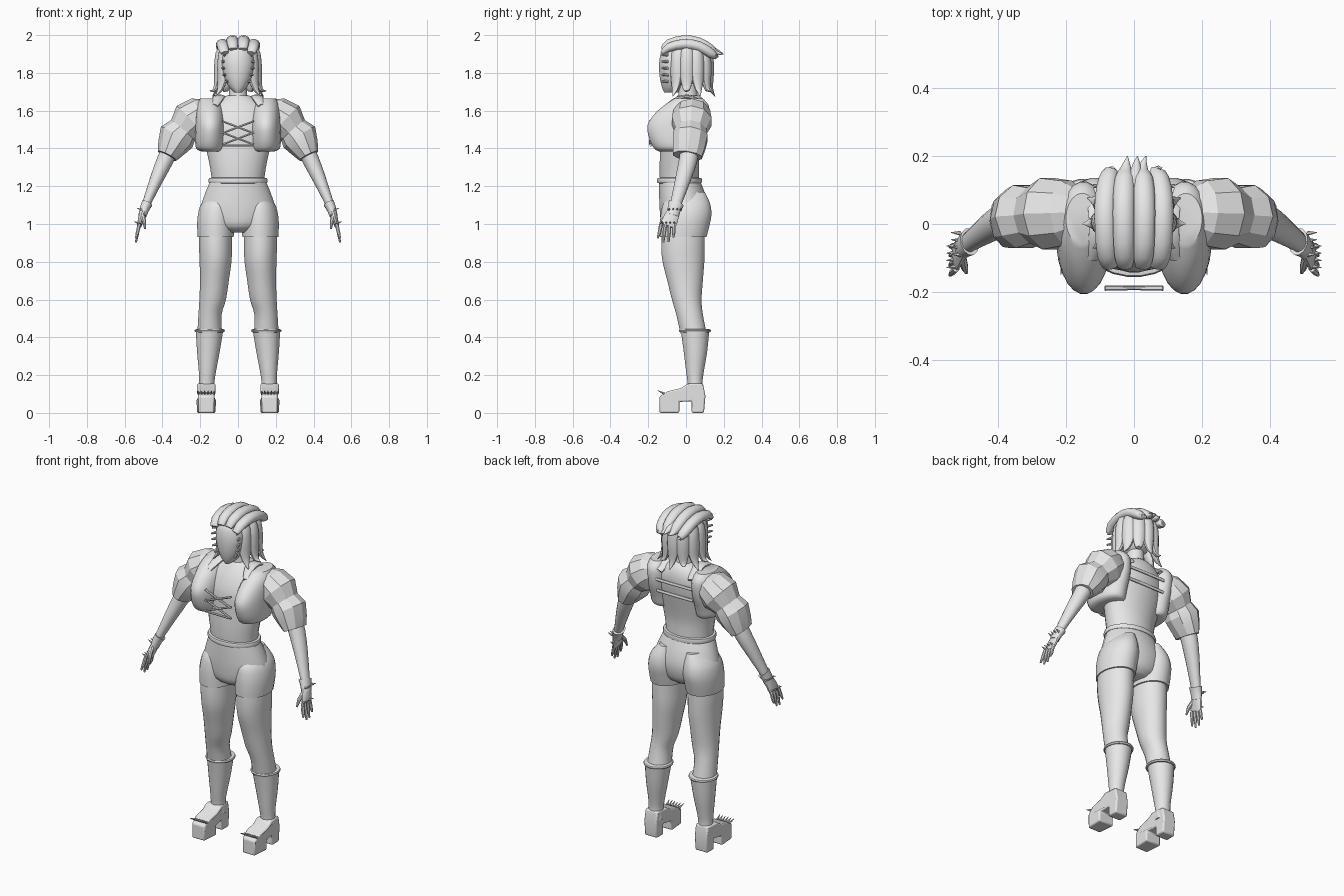
import bpy, bmesh, math
from mathutils import Vector

grey = bpy.data.materials.new("plain_grey")
grey.diffuse_color = (0.8, 0.8, 0.8, 1)
SIDES = ((1, "right"), (-1, "left"))


def finish(name, bm, angle=40):
    bmesh.ops.recalc_face_normals(bm, faces=bm.faces)
    me = bpy.data.meshes.new(name)
    bm.to_mesh(me)
    bm.free()
    me.materials.append(grey)
    ob = bpy.data.objects.new(name, me)
    bpy.context.collection.objects.link(ob)
    bpy.ops.object.select_all(action='DESELECT')
    ob.select_set(True)
    bpy.context.view_layer.objects.active = ob
    bpy.ops.object.shade_smooth_by_angle(angle=math.radians(angle))
    return ob


def smooth_path(pts, k):
    """Catmull-Rom interpolation of tuples."""
    out = []
    for i in range(len(pts) - 1):
        p0, p1, p2, p3 = pts[max(i - 1, 0)], pts[i], pts[i + 1], pts[min(i + 2, len(pts) - 1)]
        for j in range(k):
            t = j / k
            out.append([0.5 * (2 * b + (c - a) * t + (2 * a - 5 * b + 4 * c - d) * t * t
                               + (3 * b - a - 3 * c + d) * t ** 3)
                        for a, b, c, d in zip(p0, p1, p2, p3)])
    return out + [list(pts[-1])]


def loft(bm, pts, u=(1, 0, 0), n=16, k=1, s=1, flat=False):
    """Skin ellipses (x, y, z, a, b); a runs along u, b across it."""
    if k > 1:
        pts = smooth_path(pts, k)
    c = [Vector(p[:3]) for p in pts]
    rings = []
    for i, p in enumerate(pts):
        t = Vector((0, 0, 1)) if flat else (c[min(i + 1, len(c) - 1)] - c[max(i - 1, 0)]).normalized()
        uu = Vector(u)
        uu = (uu - t * uu.dot(t)).normalized()
        v = t.cross(uu)
        ring = []
        for j in range(n):
            w = 2 * math.pi * (j + 0.5) / n
            q = c[i] + uu * (max(p[3], 0.001) * math.cos(w)) + v * (max(p[4], 0.001) * math.sin(w))
            ring.append(bm.verts.new((q.x * s, q.y, q.z)))
        rings.append(ring)
    for r0, r1 in zip(rings, rings[1:]):
        for j in range(n):
            bm.faces.new((r0[j], r0[(j + 1) % n], r1[(j + 1) % n], r1[j]))
    bm.faces.new(rings[0])
    bm.faces.new(rings[-1])


def part(name, pts, angle=40, **kw):
    bm = bmesh.new()
    loft(bm, pts, **kw)
    return finish(name, bm, angle)


def body(name, rows, n=24, k=3, s=1):
    """Stacked level sections given as (cx, z, half width, y front, y back)."""
    pts = [(cx, (y0 + y1) / 2, z, rx, (y1 - y0) / 2) for cx, z, rx, y0, y1 in rows]
    return part(name, pts, n=n, k=k, s=s, flat=True)


def rod(bm, a, b, r0, r1, n=6, s=1):
    u = (0, 0, 1) if abs(b[2] - a[2]) < 0.5 * (Vector(b) - Vector(a)).length else (0, 1, 0)
    loft(bm, [(*a, r0, r0), (*b, r1, r1)], u=u, n=n, s=s)


def ball(name, loc, r):
    bm = bmesh.new()
    bmesh.ops.create_uvsphere(bm, u_segments=24, v_segments=16, radius=1)
    for v in bm.verts:
        v.co = Vector((v.co.x * r[0], v.co.y * r[1], v.co.z * r[2])) + Vector(loc)
    return finish(name, bm)


# Trunk, shorts and belt
body("torso", [(0, 1.20, .142, -.135, .07), (0, 1.25, .142, -.14, .07), (0, 1.33, .155, -.14, .07),
               (0, 1.42, .175, -.135, .085), (0, 1.52, .19, -.13, .105), (0, 1.60, .17, -.10, .11),
               (0, 1.655, .11, -.065, .095), (0, 1.68, .06, -.045, .07)])
body("neck", [(0, 1.64, .062, -.05, .075), (0, 1.69, .048, -.04, .06), (0, 1.78, .046, -.04, .06)])
body("shorts", [(0, .955, .07, -.08, .06), (0, .99, .15, -.128, .10), (0, 1.07, .198, -.14, .118),
                (0, 1.15, .18, -.143, .105), (0, 1.23, .147, -.143, .075)])
body("belt", [(0, 1.215, .142, -.14, .07), (0, 1.217, .155, -.152, .083), (0, 1.23, .159, -.156, .086),
              (0, 1.243, .155, -.152, .083), (0, 1.245, .142, -.14, .07)], k=1)

for s, side in SIDES:
    # Legs
    body(side + "_short_leg", [(.118, .932, .096, -.138, .11), (.118, .99, .099, -.139, .125),
                               (.115, 1.05, .098, -.135, .136), (.108, 1.11, .085, -.12, .128),
                               (.09, 1.17, .045, -.07, .10)], s=s)
    body(side + "_leg", [(.118, .96, .088, -.13, .10), (.119, .88, .088, -.132, .10), (.119, .80, .085, -.125, .098),
                         (.125, .70, .077, -.10, .09), (.134, .60, .071, -.075, .083),
                         (.148, .52, .062, -.052, .09), (.15, .42, .066, -.03, .11)], s=s)
    # Boots with a rolled cuff
    body(side + "_boot", [(.165, .10, .044, .01, .095), (.165, .16, .041, .008, .088), (.162, .22, .046, 0, .095),
                          (.157, .32, .06, -.012, .112), (.151, .435, .073, -.028, .124)], s=s)
    body(side + "_boot_cuff", [(.15, .426, .068, -.025, .12), (.15, .428, .078, -.035, .13),
                               (.15, .435, .081, -.038, .133), (.15, .442, .078, -.035, .13),
                               (.15, .444, .066, -.022, .118)], k=1, s=s)
    # Platform shoe: side outline extruded across, narrowed at the toe
    prof = [(-.14, 0), (-.035, 0), (-.035, .058), (.03, .062), (.03, 0), (.095, 0), (.103, .09),
            (.09, .155), (.01, .155), (-.03, .13), (-.095, .115), (-.14, .088)]
    bm = bmesh.new()
    ends = []
    for e in (-1, 1):
        ends.append([bm.verts.new((s * (.168 + e * (.05 if -.13 < y < .02 else .041)), y, z)) for y, z in prof])
        bm.faces.new(ends[-1])
    for i in range(len(prof)):
        j = (i + 1) % len(prof)
        bm.faces.new((ends[0][i], ends[0][j], ends[1][j], ends[1][i]))
    shoe = finish(side + "_shoe", bm)
    bev = shoe.modifiers.new("soft_edges", 'BEVEL')
    bev.width, bev.segments = .008, 2
    # Toe spikes
    bm = bmesh.new()
    for i in range(6):
        x = .128 + .016 * i
        rod(bm, (x, -.115, .102), (x + (i - 2.5) * .003, -.15, .118), .008, .001, s=s)
    finish(side + "_toe_spikes", bm)

    # Open jacket half around the bust
    body(side + "_jacket", [(.14, 1.385, .055, -.145, .06), (.147, 1.40, .075, -.17, .075),
                            (.148, 1.45, .08, -.195, .09), (.147, 1.52, .079, -.206, .115),
                            (.148, 1.58, .076, -.17, .125), (.15, 1.63, .068, -.115, .12),
                            (.152, 1.665, .048, -.06, .09)], s=s)
    part(side + "_collar", [(.125, -.10, 1.625, .02, .012), (.105, -.04, 1.665, .03, .012),
                            (.10, .03, 1.67, .035, .012), (.115, .10, 1.62, .03, .012)], k=3, n=10, s=s)
    # Faceted two-puff sleeve
    part(side + "_sleeve", [(.15, .035, 1.61, .065, .055), (.195, .032, 1.585, .10, .095),
                            (.25, .03, 1.545, .11, .11), (.292, .025, 1.495, .086, .083),
                            (.325, .022, 1.46, .097, .10), (.352, .015, 1.405, .09, .078),
                            (.375, .008, 1.36, .08, .055)], angle=25, u=(0, 1, 0), n=10, s=s)
    # Forearm, glove cuff and palm
    part(side + "_forearm", [(.35, .022, 1.42, .05, .045), (.385, .012, 1.34, .049, .045),
                             (.43, -.015, 1.24, .042, .036), (.48, -.05, 1.12, .031, .024),
                             (.50, -.065, 1.07, .028, .02)], u=(0, 1, 0), k=2, s=s)
    part(side + "_glove_cuff", [(.482, -.052, 1.108, .042, .03), (.495, -.062, 1.08, .036, .026),
                                (.506, -.072, 1.045, .035, .022)], u=(0, 1, 0), n=12, s=s)
    part(side + "_palm", [(.50, -.065, 1.07, .032, .02), (.512, -.08, 1.03, .041, .017),
                          (.523, -.097, .99, .042, .012)], u=(0, 1, 0), n=12, k=2, s=s)
    # Fingers, thumb and knuckle spikes
    bm = bmesh.new()
    for y0, y1, z in ((-.131, -.15, .925), (-.109, -.12, .902), (-.087, -.092, .905), (-.065, -.066, .93)):
        loft(bm, [(.522, y0, 1.0, .0105, .0105), (.532, (y0 + y1) / 2, .955, .010, .010),
                  (.54, y1, z, .005, .005)], u=(0, 1, 0), n=8, s=s)
    loft(bm, [(.505, -.095, 1.05, .013, .013), (.497, -.128, 1.015, .011, .011),
              (.492, -.143, .975, .005, .005)], u=(1, 0, 0), n=8, s=s)
    finish(side + "_fingers", bm)
    bm = bmesh.new()
    for i in range(4):
        y = -.125 + .021 * i
        rod(bm, (.525, y, 1.005), (.55, y - .003, 1.012), .007, .001, s=s)
        rod(bm, (.51, y + .035, 1.075), (.537, y + .037, 1.085), .007, .001, s=s)
    finish(side + "_glove_spikes", bm)

# Front lacing
bm = bmesh.new()
for s in (1, -1):
    for z0, z1 in ((1.545, 1.48), (1.48, 1.545), (1.485, 1.42)):
        rod(bm, (-.085 * s, -.186, z0), (.085 * s, -.19, z1), .006, .006)
rod(bm, (-.085, -.186, 1.415), (.085, -.186, 1.415), .006, .006)
finish("front_laces", bm)
# Straps across the open back
bm = bmesh.new()
for z, y in ((1.57, .112), (1.50, .104)):
    loft(bm, [(-.12, y, z, .009, .006), (0, y + .002, z, .009, .006), (.12, y, z, .009, .006)], u=(0, 0, 1), n=8)
finish("back_straps", bm)

# Head with a smooth face mask and edge studs
ball("head", (0, 0, 1.85), (.097, .11, .125))
body("face_mask", [(0, 1.695, .018, -.115, -.04), (0, 1.725, .048, -.128, -.02), (0, 1.78, .074, -.14, 0),
                   (0, 1.85, .085, -.143, 0), (0, 1.91, .075, -.132, 0), (0, 1.94, .05, -.11, 0)])
bm = bmesh.new()
for s in (1, -1):
    for z, x in ((1.755, .066), (1.79, .078), (1.825, .084), (1.86, .085), (1.895, .079)):
        rod(bm, (x - .012, -.095, z), (x + .002, -.128, z), .009, .005, n=8, s=s)
finish("mask_studs", bm)

# Hanging locks around the sides and back
bm = bmesh.new()
for i in range(9):
    w = math.radians(-38 + 32 * i)
    cs, sn = math.cos(w), math.sin(w)
    tip = 1.675 + .03 * (i % 2)
    rows = [(.075, .08, 1.945, .026, .02), (.092, .098, 1.90, .036, .028), (.1, .106, 1.82, .037, .028),
            (.105, .108, 1.76, .032, .022), (.122, .118, 1.71, .018, .012), (.152, .14, tip, .001, .001)]
    loft(bm, [(rx * cs, .015 + ry * sn, z, a, b) for rx, ry, z, a, b in rows], u=(-sn, cs, 0), n=10, k=2)
finish("hanging_locks", bm)
# Swept-back top locks ending in points
bm = bmesh.new()
for x, d, w in ((-.083, .02, .03), (-.03, 0, .03), (.03, 0, .03), (.083, .02, .03)):
    back = .165 if abs(x) > .05 else .2
    loft(bm, [(x * .85, -.125, 1.925 - d, .022, .012), (x * .95, -.09, 1.955 - d, w, .024),
              (x, -.01, 1.972 - d, w + .003, .028), (x, .07, 1.96 - d, w + .003, .028),
              (x * .9, .13, 1.925 - d, w, .026), (x * .8, .16, 1.905 - d, .018, .014),
              (x * .9 + .008, back, 1.90 - d / 2, .001, .001)], n=12, k=2)
loft(bm, [(0, .06, 1.95, .02, .02), (.005, .14, 1.92, .022, .02), (.01, .2, 1.90, .001, .001)], n=10, k=2)
finish("top_locks", bm)
